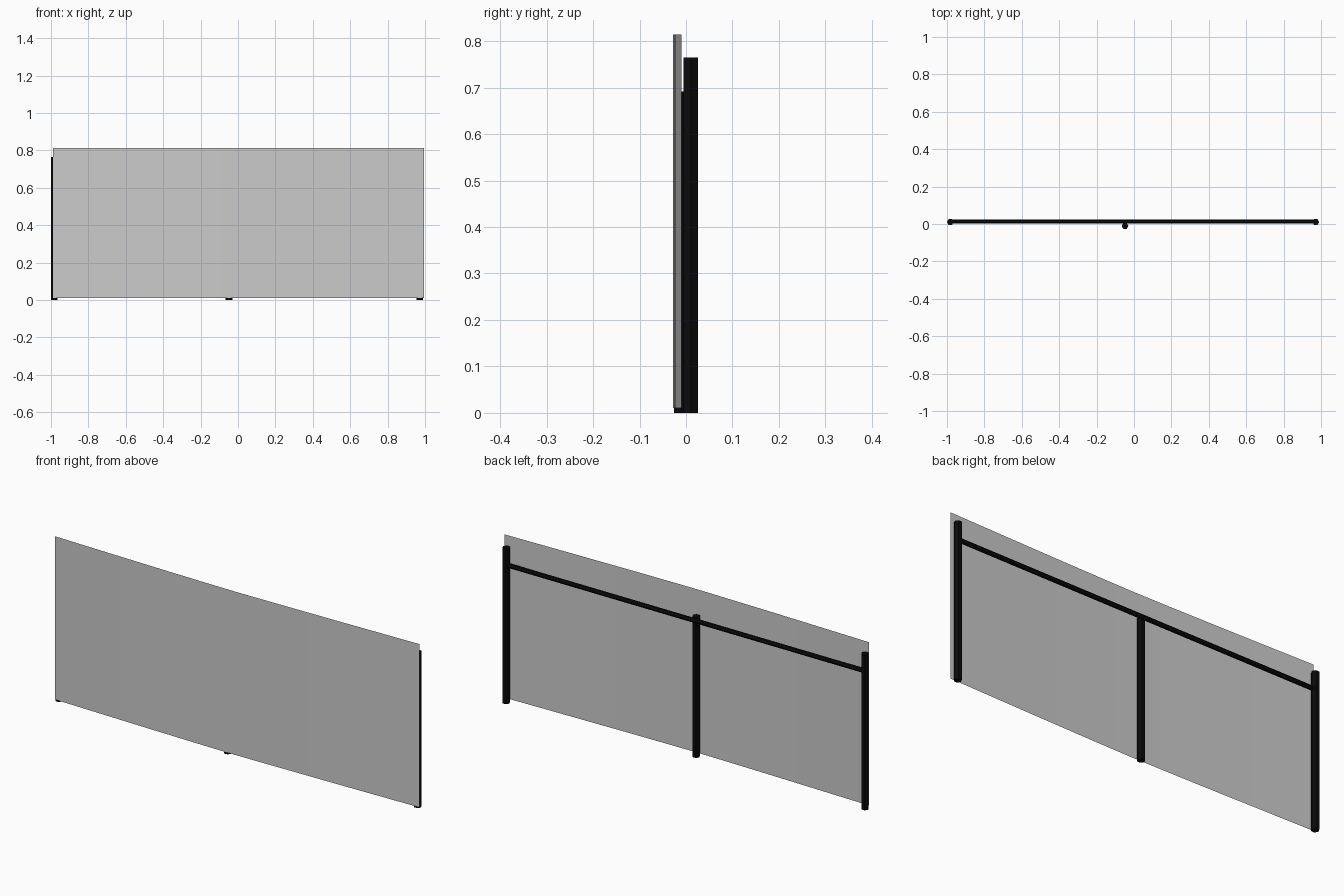
import bpy, bmesh, math
from mathutils import Matrix, Vector

if "Cube" in bpy.data.objects:
    bpy.data.objects.remove(bpy.data.objects["Cube"])


def material(name, value):
    m = bpy.data.materials.new(name)
    m.diffuse_color = (value, value, value, 1)
    m.use_nodes = True
    m.node_tree.nodes["Principled BSDF"].inputs["Base Color"].default_value = m.diffuse_color
    return m


black = material("black metal", 0.003)
grey = material("light grey sheet", 0.6)


def add_object(name, bm, mat):
    me = bpy.data.meshes.new(name)
    bm.to_mesh(me)
    bm.free()
    me.materials.append(mat)
    ob = bpy.data.objects.new(name, me)
    bpy.context.collection.objects.link(ob)
    return ob


def hex_bar(name, start, end, radius):
    """Six-sided bar between two points."""
    a, b = Vector(start), Vector(end)
    rot = (b - a).to_track_quat('Z', 'Y').to_matrix().to_4x4()
    # spin so upright bars have corners along x
    spin = Matrix.Rotation(math.radians(30), 4, 'Z')
    bm = bmesh.new()
    bmesh.ops.create_cone(bm, cap_ends=True, segments=6, radius1=radius,
                          radius2=radius, depth=(b - a).length,
                          matrix=Matrix.Translation((a + b) / 2) @ rot @ spin)
    return add_object(name, bm, black)


# Upright posts: two at the ends, a shorter one pushed forward in the middle
for name, x, y, top in (("left_post", -0.982, 0.0105, 0.765),
                        ("middle_post", -0.048, -0.0105, 0.692),
                        ("right_post", 0.972, 0.0105, 0.765)):
    hex_bar(name, (x, y, 0), (x, y, top), 0.018)

# Horizontal rail behind the middle post
hex_bar("top_rail", (-0.98, 0.013, 0.68), (0.97, 0.013, 0.68), 0.011)

# Thin sheet, bowed gently forward around the middle post
LEFT, MID, RIGHT, SEGMENTS = -0.99, -0.03, 0.995, 12
bm = bmesh.new()
columns = []
for i in range(SEGMENTS + 1):
    x = LEFT + (RIGHT - LEFT) * i / SEGMENTS
    t = (x - MID) / (RIGHT - MID if x > MID else MID - LEFT)
    y = -0.028 + 0.018 * abs(t) ** 1.3
    columns.append([bm.verts.new((x, y, z)) for z in (0.01, 0.814)])
for (a, b), (c, d) in zip(columns, columns[1:]):
    bm.faces.new((a, c, d, b))
sheet = add_object("banner_sheet", bm, grey)
for p in sheet.data.polygons:
    p.use_smooth = True
